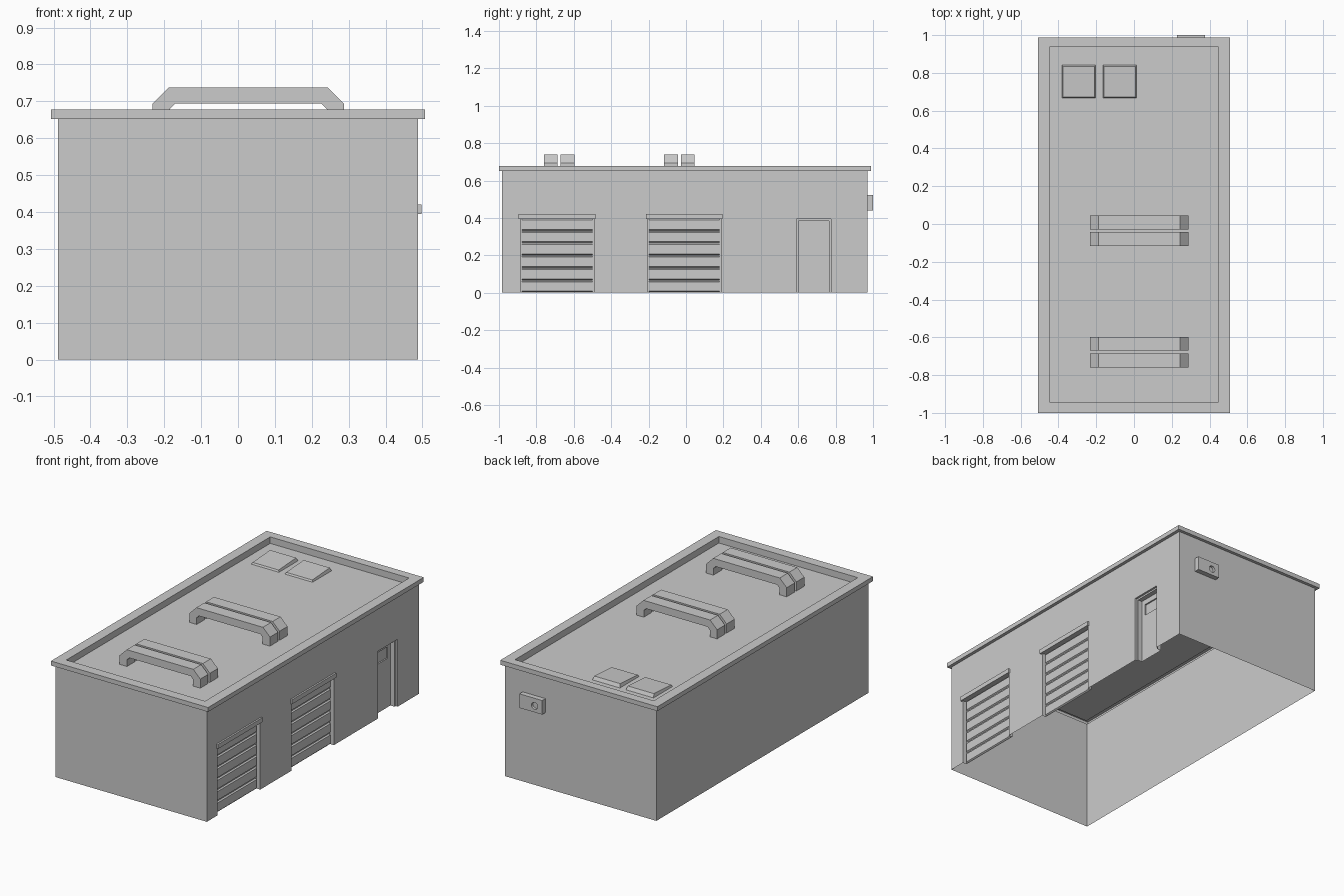
import bpy, bmesh, math
from mathutils import Vector

if "Cube" in bpy.data.objects:
    bpy.data.objects.remove(bpy.data.objects["Cube"])


def make_object(name, faces):
    """Mesh from a list of polygons, welded, with consistent normals."""
    bm = bmesh.new()
    for f in faces:
        bm.faces.new([bm.verts.new(p) for p in f])
    bmesh.ops.remove_doubles(bm, verts=bm.verts, dist=1e-5)
    bmesh.ops.recalc_face_normals(bm, faces=bm.faces)
    me = bpy.data.meshes.new(name)
    bm.to_mesh(me)
    bm.free()
    ob = bpy.data.objects.new(name, me)
    bpy.context.collection.objects.link(ob)
    return ob


def loft(a, b):
    """Side faces between two matching rings."""
    n = len(a)
    return [[a[i], a[(i + 1) % n], b[(i + 1) % n], b[i]] for i in range(n)]


def solid(a, b):
    return loft(a, b) + [a, b]


def rect(x0, x1, y0, y1, z):
    return [(x0, y0, z), (x1, y0, z), (x1, y1, z), (x0, y1, z)]


def side_rect(x, y0, y1, z0, z1):
    return [(x, y0, z0), (x, y1, z0), (x, y1, z1), (x, y0, z1)]


def box(x0, x1, y0, y1, z0, z1):
    return solid(rect(x0, x1, y0, y1, z0), rect(x0, x1, y0, y1, z1))


def arch(x, y0, y1, h):
    """Door-opening outline, open at the floor."""
    return [(x, y0, 0), (x, y0, h), (x, y1, h), (x, y1, 0)]


def reveal(a, b):
    return loft(a, b)[:3]


W, YF, YB, TOP = 0.488, -0.984, 0.97, 0.652
GARAGE = [(-0.885, -0.492), (-0.205, 0.187)]
GARAGE_H = 0.397
DOOR = (0.592, 0.775, 0.393)
GX = W - 0.025

# Walls and roof: one open-bottomed shell with a raised rim
faces = [
    [(-W, YF, 0), (W, YF, 0), (W, YF, TOP), (-W, YF, TOP)],
    [(-W, YB, 0), (W, YB, 0), (W, YB, TOP), (-W, YB, TOP)],
    side_rect(-W, YF, YB, 0, TOP),
]
right = [(W, YF, TOP), (W, YF, 0)]
for y0, y1 in GARAGE:
    right += arch(W, y0, y1, GARAGE_H)
right += arch(W, *DOOR) + [(W, YB, 0), (W, YB, TOP)]
faces.append(right)
rings = [rect(-W, W, YF, YB, TOP),
         rect(-0.507, 0.507, -1, 0.988, TOP),
         rect(-0.507, 0.507, -1, 0.988, 0.678),
         rect(-0.448, 0.448, -0.943, 0.937, 0.678),
         rect(-0.448, 0.448, -0.943, 0.937, 0.64)]
for a, b in zip(rings, rings[1:]):
    faces += loft(a, b)
faces.append(rings[-1])

# Recessed openings for the garage doors and the side door
for y0, y1 in GARAGE:
    inner = arch(GX, y0, y1, GARAGE_H)
    faces += reveal(arch(W, y0, y1, GARAGE_H), inner) + [inner]
y0, y1, h = DOOR
steps = [arch(W, y0, y1, h), arch(W - 0.012, y0, y1, h),
         arch(W - 0.012, y0 + 0.01, y1 - 0.01, h - 0.01),
         arch(W - 0.04, y0 + 0.01, y1 - 0.01, h - 0.01)]
for a, b in zip(steps, steps[1:]):
    faces += reveal(a, b)
# Side door leaf with a small sunken window
dx = W - 0.04
win = side_rect(dx, 0.628, 0.739, 0.285, 0.352)
sunk = side_rect(dx - 0.008, 0.628, 0.739, 0.285, 0.352)
leaf = side_rect(dx, y0 + 0.01, y1 - 0.01, 0, h - 0.01)
faces += loft(leaf, win) + loft(win, sunk) + [sunk]
make_object("building_shell", faces)

# Garage door slats and lintels
for n, (y0, y1) in enumerate(GARAGE, 1):
    slats = []
    pitch = GARAGE_H / 6
    for i in range(6):
        z0, z1 = i * pitch + 0.003, (i + 1) * pitch - 0.003
        slats += solid(side_rect(GX, y0 + 0.008, y1 - 0.008, z0, z1),
                       side_rect(GX + 0.008, y0 + 0.008, y1 - 0.008,
                                 z0 + 0.005, z1 - 0.005))
    make_object(f"garage_door_slats_{n}", slats)
    make_object(f"garage_lintel_{n}",
                box(W - 0.012, 0.498, y0 - 0.01, y1 + 0.008, 0.394, 0.42))

# Roof ducts: bent profile, swept along y
duct = [(-0.232, 0.64), (-0.232, 0.693), (-0.187, 0.738), (0.243, 0.738),
        (0.288, 0.693), (0.288, 0.64), (0.241, 0.64), (0.241, 0.679),
        (0.226, 0.694), (-0.17, 0.694), (-0.185, 0.679), (-0.185, 0.64)]
for n, (y0, y1) in enumerate([(-0.759, -0.686), (-0.671, -0.597),
                              (-0.117, -0.043), (-0.028, 0.045)], 1):
    make_object(f"roof_duct_{n}", solid([(x, y0, z) for x, z in duct],
                                        [(x, y1, z) for x, z in duct]))

# Skylights: low wedges with slightly tapered tops
for n, x in enumerate((-0.381, -0.164), 1):
    base = rect(x, x + 0.178, 0.667, 0.843, 0.64)
    t = 0.005
    top = [(x + t, 0.667 + t, 0.65), (x + 0.178 - t, 0.667 + t, 0.65),
           (x + 0.178 - t, 0.843 - 2 * t, 0.66), (x + t, 0.843 - 2 * t, 0.66)]
    make_object(f"skylight_{n}", solid(base, top))

# Back wall unit with a round sunken socket
cx, cz, r, N = 0.277, 0.478, 0.02, 16
x0, x1, z0, z1, yb = 0.228, 0.375, 0.44, 0.522, 1.0
unit = make_object("wall_unit", box(x0, x1, YB - 0.005, yb, z0, z1))


def ring(y, rad):
    return [(cx + rad * math.cos(2 * math.pi * i / N), y,
             cz + rad * math.sin(2 * math.pi * i / N)) for i in range(N)]


cutter = make_object("socket_cutter", solid(ring(yb - 0.014, r), ring(yb + 0.02, r)))
cutter.hide_render = True
cutter.hide_set(True)
mod = unit.modifiers.new("socket", 'BOOLEAN')
mod.operation = 'DIFFERENCE'
mod.solver = 'EXACT'
mod.object = cutter
